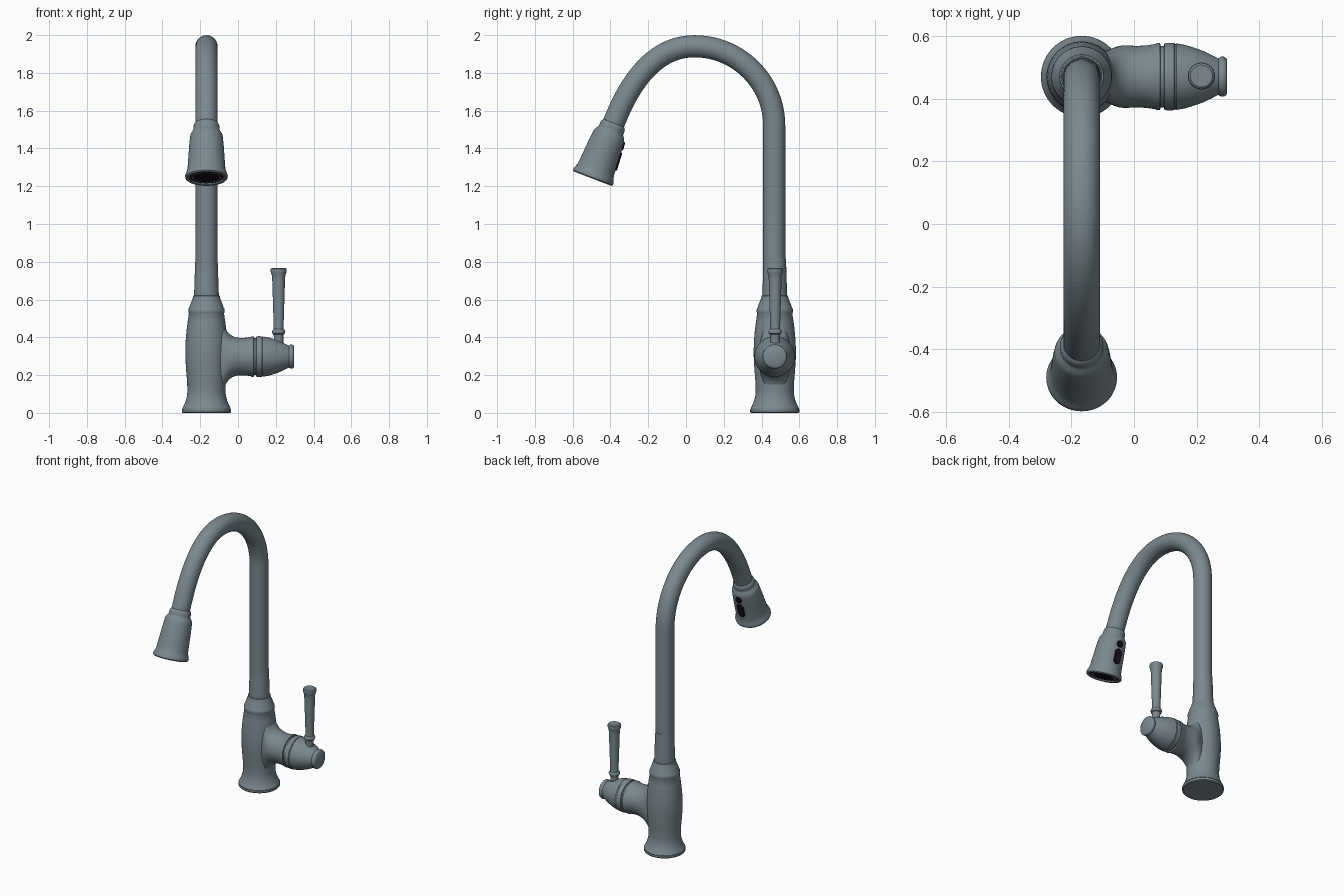
import bpy, math
from mathutils import Vector, Matrix
from mathutils.geometry import interpolate_bezier

if "Cube" in bpy.data.objects:
    bpy.data.objects.remove(bpy.data.objects["Cube"])

def material(name, rgb):
    m = bpy.data.materials.new(name)
    m.diffuse_color = (*rgb, 1)
    m.use_nodes = True
    m.node_tree.nodes["Principled BSDF"].inputs["Base Color"].default_value = m.diffuse_color
    return m

STEEL = material("brushed_grey_metal", (0.20, 0.25, 0.275))
DARK = material("dark_rubber", (0.012, 0.006, 0.014))
AX, AY = -0.167, 0.47          # axis of the upright body
SEG = 64

def ring(c, a, b, ra, rb, n=SEG):
    return [c + a * (ra * math.cos(2 * math.pi * i / n)) + b * (rb * math.sin(2 * math.pi * i / n))
            for i in range(n)]

def loft(name, rings, mat, angle=35):
    """Skin a list of equal rings and cap both ends."""
    n = len(rings[0])
    verts = [p for r in rings for p in r]
    faces = [(k * n + i, k * n + (i + 1) % n, (k + 1) * n + (i + 1) % n, (k + 1) * n + i)
             for k in range(len(rings) - 1) for i in range(n)]
    faces += [tuple(reversed(range(n))), tuple(range((len(rings) - 1) * n, len(rings) * n))]
    me = bpy.data.meshes.new(name)
    me.from_pydata(verts, [], faces)
    me.materials.append(mat)
    ob = bpy.data.objects.new(name, me)
    bpy.context.collection.objects.link(ob)
    bpy.ops.object.select_all(action='DESELECT')
    ob.select_set(True)
    bpy.context.view_layer.objects.active = ob
    bpy.ops.object.shade_smooth_by_angle(angle=math.radians(angle))
    return ob

def lathe(name, origin, axis, profile, mat=STEEL, n=SEG):
    """Turn (distance, radius) or (distance, radius_a, radius_b) points round an axis."""
    axis = Vector(axis).normalized()
    a = Vector((0, 1, 0)) if abs(axis.x) > 0.9 else Vector((1, 0, 0))
    b = axis.cross(a)
    return loft(name, [ring(Vector(origin) + axis * p[0], a, b, p[1], p[-1], n) for p in profile], mat)

# upright body with flared foot and shoulder ring
lathe("body", (AX, AY, 0), (0, 0, 1), [
    (0, .126), (.005, .13), (.018, .13), (.019, .127), (.022, .127), (.023, .129), (.035, .122),
    (.05, .115), (.07, .108), (.09, .103), (.115, .101), (.16, .102), (.22, .107), (.28, .111),
    (.33, .112), (.38, .110), (.43, .106), (.48, .100), (.525, .093), (.53, .095), (.54, .0965),
    (.55, .095), (.557, .091), (.57, .087), (.59, .079), (.605, .073), (.62, .070), (.622, .064)])
lathe("spout_sleeve", (AX, AY, 0), (0, 0, 1),
      [(.6, .066), (.64, .065), (.70, .063), (.78, .0605), (.82, .058)])

# gooseneck spout swept along two bezier arcs
U = Vector((0, .358, .934)).normalized()      # spray head axis, pointing up
tip = Vector((AX, -.495, 1.24))
neck = tip + U * .31
foot, rise, top = Vector((AX, AY - .003, .6)), Vector((AX, AY - .003, 1.52)), Vector((AX, .045, 1.941))
path = [foot] + interpolate_bezier(rise, rise + Vector((0, 0, .232)), top + Vector((0, .232, 0)), top, 28)
path += interpolate_bezier(top, top - Vector((0, .22, 0)), neck + U * .22, neck, 28)[1:]
X = Vector((1, 0, 0))
rings = []
for i, p in enumerate(path):
    t = (path[min(i + 1, len(path) - 1)] - path[max(i - 1, 0)]).normalized()
    if i < 2:
        t = Vector((0, 0, 1))
    rings.append(ring(p, X, t.cross(X), .0585, .0585, 40))
loft("spout", rings, STEEL)

# spray head, hollow at the bottom
lathe("spray_head", tip, U, [
    (.025, .088), (.002, .092), (0, .106), (.006, .112), (.016, .113), (.028, .109), (.042, .103),
    (.06, .100), (.12, .096), (.18, .092), (.235, .087), (.25, .084), (.262, .077), (.27, .071),
    (.276, .068), (.285, .069), (.295, .069), (.303, .067), (.31, .063), (.316, .058)])
lathe("spray_face", tip, U, [(.008, .089), (.03, .089)], DARK)

# nozzles and fine rim on the spray face
N = U.cross(X)
if N.y < 0:
    N = -N                                     # side of the head that faces the body
for count, rad in ((20, .074), (14, .05), (7, .025)):
    for i in range(count):
        a = 2 * math.pi * i / count
        lathe("nozzle", tip + X * (rad * math.cos(a)) + N * (rad * math.sin(a)), U,
              [(.003, .003), (.01, .005)], STEEL if rad > .07 else DARK, 8)

# buttons on the back of the spray head
def button(name, t, half_len, half_w, r):
    out = []
    up = (U - N * .07).normalized()
    nrm = (N + U * .07).normalized()
    for d, s in ((-.02, 1), (.004, 1), (.007, .85)):
        c = tip + U * t + N * r + nrm * d
        pts = []
        for i in range(32):
            a = 2 * math.pi * (i + .5) / 32
            shift = math.copysign(half_len - half_w, math.sin(a))
            pts.append(c + X * (half_w * s * math.cos(a)) + up * (half_w * s * math.sin(a) + shift))
        out.append(pts)
    loft(name, out, DARK)

button("round_button", .218, .0225, .022, .0885)
button("long_button", .135, .05, .024, .095)

# side arm that flows out of the body
lathe("side_arm", (AX, AY, .298), (1, 0, 0), [
    (.04, .075, .20), (.085, .085, .185), (.096, .09, .16), (.107, .094, .138), (.12, .098, .121),
    (.137, .1, .109), (.155, .099, .102), (.18, .098, .099), (.21, .1, .1), (.235, .104, .104),
    (.24, .107, .107), (.25, .107, .107), (.252, .098, .098), (.262, .098, .098)])

# turning cap with end flange
lathe("handle_cap", (AX, AY, .298), (1, 0, 0), [
    (.255, .09), (.262, .098), (.264, .106), (.275, .108), (.295, .107), (.298, .104), (.30, .104),
    (.303, .106), (.33, .101), (.36, .092), (.39, .081), (.415, .069), (.432, .060), (.436, .058),
    (.44, .061), (.446, .064), (.454, .0635), (.46, .060), (.464, .054)])

# lever
lathe("lever", (.215, AY + .002, 0), (0, 0, 1), [
    (.33, .025), (.40, .025), (.415, .027), (.42, .033), (.43, .0355), (.438, .033), (.443, .027),
    (.455, .026), (.50, .0275), (.58, .030), (.66, .0325), (.71, .034), (.73, .036), (.743, .041),
    (.755, .043), (.763, .041), (.768, .035)], n=40)
